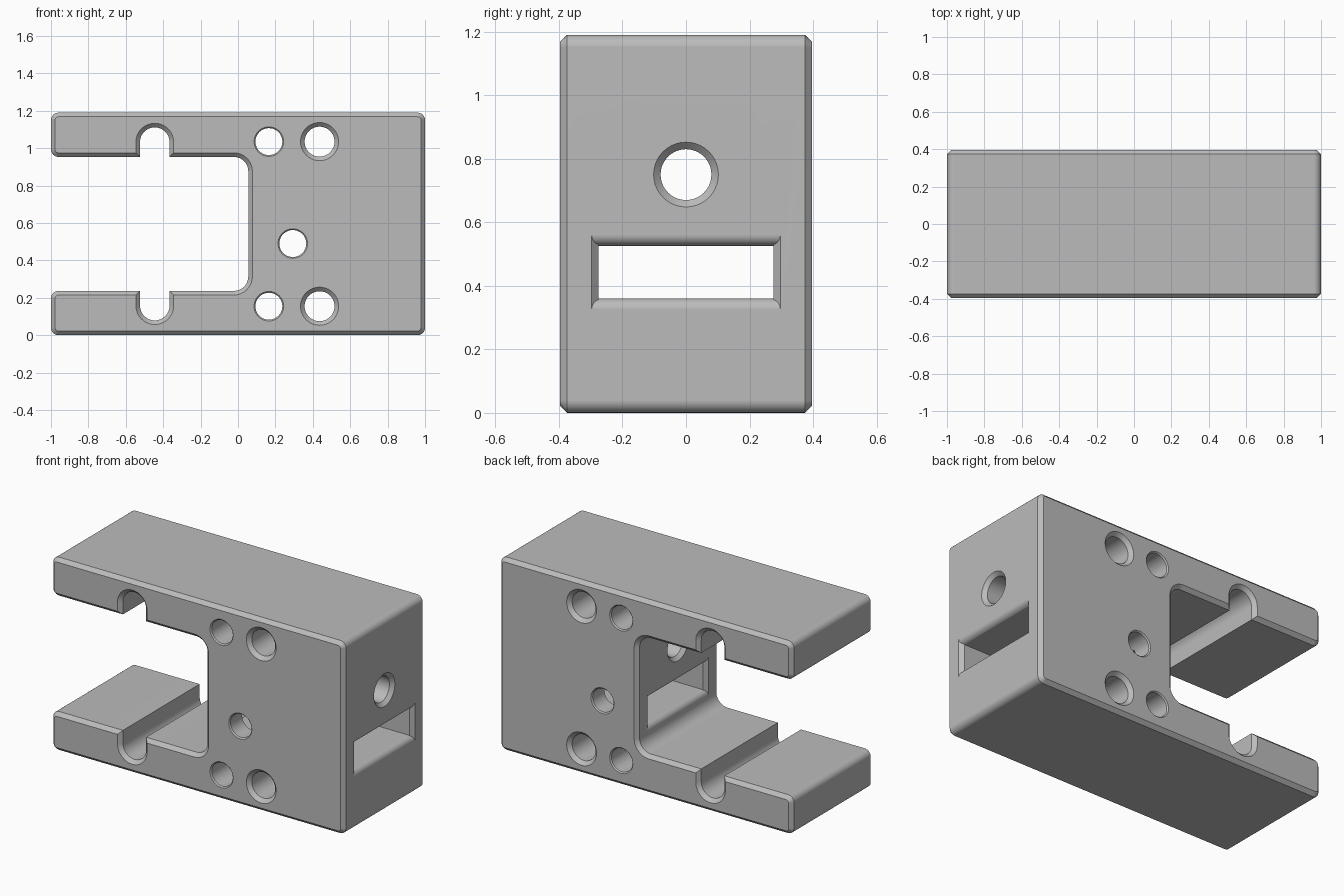
import bpy, bmesh
from math import sin, cos, pi, radians, sqrt

cube = bpy.data.objects.get("Cube")
if cube:
    bpy.data.objects.remove(cube, do_unlink=True)

HEIGHT, DEPTH, CHAMFER = 1.19, 0.396, 0.022


def loft(name, rings):
    """Closed solid through a row of rings with equal point counts."""
    bm = bmesh.new()
    loops = [[bm.verts.new(p) for p in ring] for ring in rings]
    for a, b in zip(loops, loops[1:]):
        for i in range(len(a)):
            j = (i + 1) % len(a)
            bm.faces.new((a[i], a[j], b[j], b[i]))
    bm.faces.new(loops[0])
    bm.faces.new(loops[-1])
    bmesh.ops.recalc_face_normals(bm, faces=bm.faces)
    mesh = bpy.data.meshes.new(name)
    bm.to_mesh(mesh)
    bm.free()
    obj = bpy.data.objects.new(name, mesh)
    bpy.context.collection.objects.link(obj)
    return obj


def arc(cx, cz, r, start, end, n=10):
    angles = [radians(start + (end - start) * i / n) for i in range(n + 1)]
    return [(cx + r * cos(a), cz + r * sin(a)) for a in angles]


def outline(d):
    """Forked side profile, shrunk inward by d; the upper half is mirrored."""
    notch = 0.079 + d
    shelf = 0.237
    half = arc(-0.022, shelf + 0.077, 0.077 + d, 0, -90)
    half += [(-0.445 + notch, shelf - d)]
    half += arc(-0.445, 0.158, notch, 0, -180, 24)
    half += [(-0.445 - notch, shelf - d)]
    half += arc(-0.96, shelf - 0.04, 0.04 - d, 90, 180, 6)
    half += arc(-0.96, 0.04, 0.04 - d, 180, 270, 6)
    half += arc(0.96, 0.04, 0.04 - d, 270, 360, 6)
    return half + [(x, HEIGHT - z) for x, z in reversed(half)]


def hole(name, a, z, r, sink, along_y, near, far):
    """Round cutter with a countersink of the given width at both ends."""
    over = 0.02
    steps = [(near - over, r + sink + over), (near + sink, r),
             (far - sink, r), (far + over, r + sink + over)]
    rings = []
    for t, radius in steps:
        circle = arc(a, z, radius, 0, 360, 40)[:-1]
        rings.append([(u, t, w) if along_y else (t, u, w) for u, w in circle])
    return loft(name, rings)


def slot(name, z, hy, hz, near, far):
    """Rectangular cutter: rounded long edges, chamfered short edges."""
    r, n = 0.035, 8
    flare = []
    depths = sorted({r * (1 - cos(pi / 2 * i / n)) for i in range(n + 1)} | {CHAMFER})
    for d in depths:
        flare.append((d, hy + max(0, CHAMFER - d),
                      hz + r - sqrt(max(0, r * r - (r - d) ** 2))))
    wide = (hy + CHAMFER, hz + r)
    steps = [(near - 0.05, *wide)] + [(near + d, y, h) for d, y, h in flare]
    steps += [(far - d, y, h) for d, y, h in reversed(flare)] + [(far + 0.05, *wide)]
    corners = [(-1, -1), (1, -1), (1, 1), (-1, 1)]
    return loft(name, [[(x, sy * y, z + sz * h) for sy, sz in corners]
                       for x, y, h in steps])


# Forked block with chamfered front and back edges
sections = [(-DEPTH, CHAMFER), (-DEPTH + CHAMFER, 0),
            (DEPTH - CHAMFER, 0), (DEPTH, CHAMFER)]
block = loft("clamp_block", [[(x, y, z) for x, z in outline(d)] for y, d in sections])

# Holes running front to back
cutters = []
for z in (0.155, HEIGHT - 0.155):
    cutters.append(hole("large_hole", 0.436, z, 0.08, 0.022, True, -DEPTH, DEPTH))
    cutters.append(hole("small_hole", 0.165, z, 0.072, 0.007, True, -DEPTH, DEPTH))
cutters.append(hole("middle_hole", 0.293, 0.49, 0.072, 0.007, True, -DEPTH, DEPTH))

# Hole and slot running through the end wall
cutters.append(hole("end_hole", 0, 0.75, 0.08, 0.022, False, 0.055, 1))
cutters.append(slot("end_slot", 0.443, 0.275, 0.083, 0.055, 1))

for cutter in cutters:
    cutter.hide_render = True
    mod = block.modifiers.new(cutter.name, "BOOLEAN")
    mod.operation, mod.solver, mod.object = "DIFFERENCE", "EXACT", cutter

# Bake the cuts and discard the cutters
graph = bpy.context.evaluated_depsgraph_get()
block_mesh = bpy.data.meshes.new_from_object(block.evaluated_get(graph))
block.modifiers.clear()
block.data = block_mesh
for cutter in cutters:
    bpy.data.objects.remove(cutter, do_unlink=True)

# Plain grey finish
grey = bpy.data.materials.new("plain_grey")
grey.use_nodes = True
colour = (0.5, 0.5, 0.5, 1)
grey.diffuse_color = colour
grey.node_tree.nodes["Principled BSDF"].inputs["Base Color"].default_value = colour
block.data.materials.clear()
block.data.materials.append(grey)

# Smooth rounded surfaces, crisp chamfers
bpy.ops.object.select_all(action="DESELECT")
block.select_set(True)
bpy.context.view_layer.objects.active = block
bpy.ops.object.shade_smooth_by_angle(angle=radians(30))
weighted = block.modifiers.new("weighted_normals", "WEIGHTED_NORMAL")
weighted.keep_sharp = True
